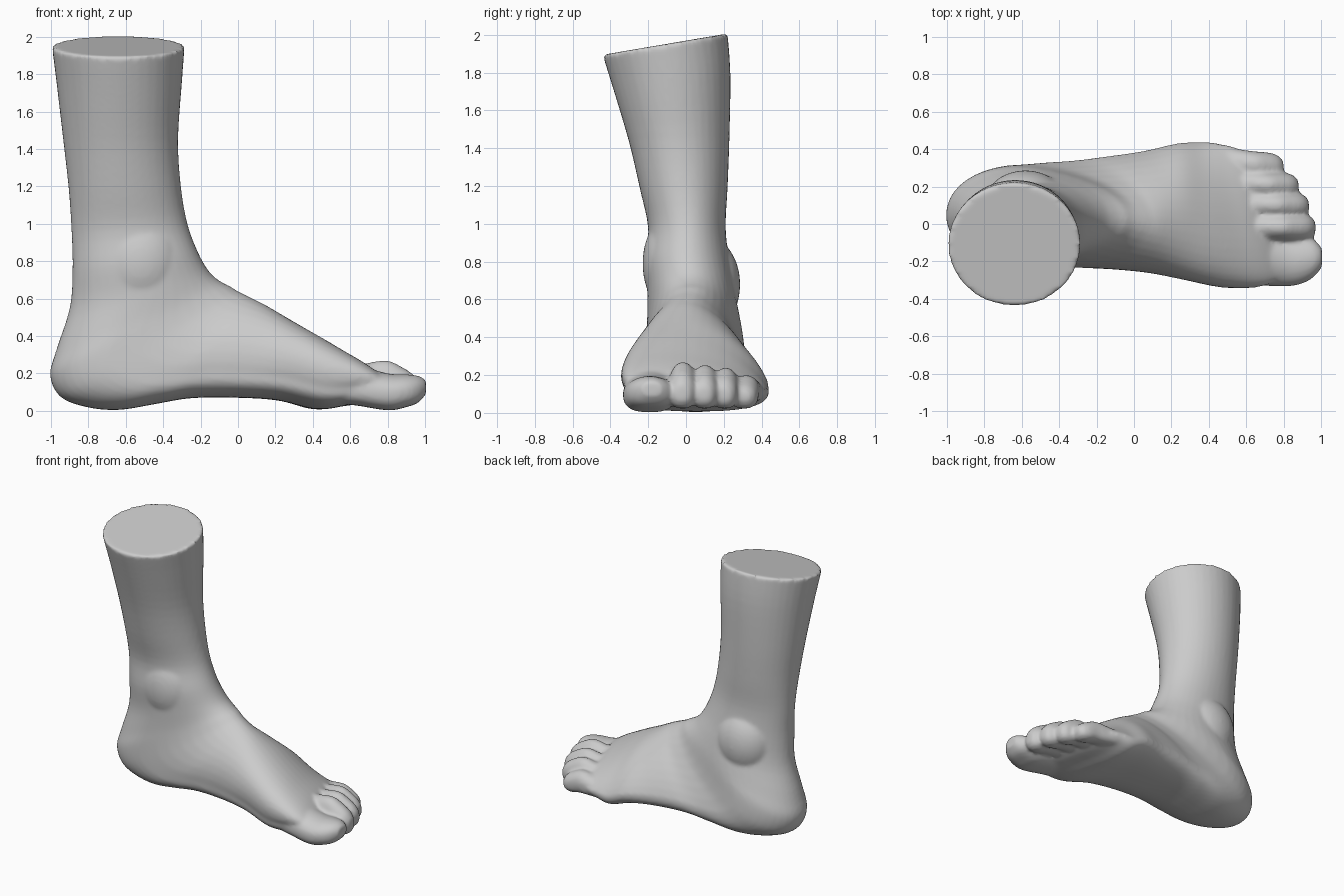
import bpy, bmesh, math
from mathutils import Matrix, Vector

N = 40      # points around each section
STEPS = 4   # interpolated sections between the given ones


def clamp(v):
    return max(0.0, min(1.0, v))


def ease(v):
    v = clamp(v)
    return v * v * (3 - 2 * v)


def spline(rows):
    """Smoothly interpolate section rows (Catmull-Rom)."""
    out = []
    for i in range(len(rows) - 1):
        q = [rows[max(i - 1, 0)], rows[i], rows[i + 1], rows[min(i + 2, len(rows) - 1)]]
        for s in range(STEPS):
            t = s / STEPS
            out.append([0.5 * (2 * b + (c - a) * t + (2 * a - 5 * b + 4 * c - d) * t ** 2
                               + (3 * b - a - 3 * c + d) * t ** 3) for a, b, c, d in zip(*q)])
    return out + [list(rows[-1])]


def section(row, body):
    """Egg-shaped section between a front/top point and a back/bottom point."""
    ax, az, bx, bz, y0, y1, p = row
    mid, half = (y0 + y1) / 2, (y1 - y0) / 2
    box = 1 - (0.06 + 0.19 * clamp((bx + 1) / 0.6)) * clamp((0.5 - bz) / 0.3)
    skew = -0.13 * ease((ax + 0.2) / 0.6) if body else 0
    pts = []
    for k in range(N):
        a = 2 * math.pi * k / N
        c, s = math.cos(a), math.sin(a)
        e = box if c < 0 else 1
        t = p * (1 - c) if c >= 0 else p + (1 - p) * abs(c) ** e
        y = mid + half * math.copysign(abs(s) ** e, s) + skew * max(0, 1 - t / p)
        x, z = ax + (bx - ax) * t, az + (bz - az) * t
        if body:
            z += 0.17 * (y - mid) * clamp((z - 1.4) / 0.5)      # slanted cut of the leg
            x -= 0.25 * y * ease((ax - 0.2) / 0.4)              # slanted line of the toe roots
        pts.append((x, y, z))
    return pts


def loft(bm, rows, body=False):
    rings = [[bm.verts.new(v) for v in section(r, body)] for r in spline(rows)]
    faces = [bm.faces.new((a[k], a[(k + 1) % N], b[(k + 1) % N], b[k]))
             for a, b in zip(rings, rings[1:]) for k in range(N)]
    faces += [bm.faces.new(rings[0]), bm.faces.new(rings[-1])]
    bmesh.ops.recalc_face_normals(bm, faces=faces)


bm = bmesh.new()

# Leg, ankle, heel and sole: sections fan round from horizontal to vertical
leg = [
    (-0.285, 1.95, -0.995, 1.95, -0.44, 0.22, 0.5),
    (-0.30, 1.75, -0.97, 1.75, -0.385, 0.235, 0.5),
    (-0.32, 1.45, -0.935, 1.45, -0.305, 0.23, 0.5),
    (-0.305, 1.20, -0.905, 1.18, -0.245, 0.22, 0.5),
    (-0.27, 1.00, -0.89, 0.95, -0.20, 0.21, 0.48),
    (-0.21, 0.84, -0.885, 0.75, -0.215, 0.23, 0.48),
    (-0.15, 0.74, -0.90, 0.55, -0.205, 0.255, 0.48),
    (-0.09, 0.69, -0.97, 0.33, -0.205, 0.285, 0.53),
]
foot = [
    (-0.04, 0.665, -1.005, 0.19, -0.21, 0.305, 0.6),
    (0.00, 0.64, -0.95, 0.075, -0.215, 0.315, 0.65),
    (0.03, 0.625, -0.81, 0.02, -0.22, 0.32, 0.69),
    (0.06, 0.61, -0.64, 0.005, -0.225, 0.33, 0.71),
    (0.10, 0.59, -0.45, 0.035, -0.23, 0.34, 0.72),
    (0.14, 0.57, -0.25, 0.068, -0.235, 0.36, 0.73),
    (0.20, 0.535, 0.00, 0.07, -0.25, 0.39, 0.73),
    (0.30, 0.475, 0.22, 0.055, -0.28, 0.43, 0.72),
    (0.42, 0.40, 0.42, 0.008, -0.318, 0.44, 0.71),
    (0.54, 0.32, 0.56, 0.025, -0.32, 0.43, 0.66),
    (0.65, 0.25, 0.66, 0.04, -0.295, 0.405, 0.6),
    (0.75, 0.17, 0.75, 0.07, -0.24, 0.34, 0.55),
]
loft(bm, leg + foot, body=True)

# Ankle bones
for pos, size in (((-0.58, 0.11, 0.68), (0.22, 0.177, 0.25)),
                  ((-0.52, -0.08, 0.79), (0.22, 0.150, 0.25))):
    bmesh.ops.create_uvsphere(bm, u_segments=32, v_segments=20, radius=1,
                              matrix=Matrix.Translation(pos) @ Matrix.Diagonal(Vector(size)).to_4x4())

# Big toe
loft(bm, [
    (0.45, 0.28, 0.45, 0.04, -0.29, -0.05, 0.6),
    (0.62, 0.25, 0.62, 0.03, -0.322, -0.04, 0.6),
    (0.80, 0.20, 0.80, 0.003, -0.334, -0.05, 0.5),
    (0.90, 0.195, 0.90, 0.02, -0.318, -0.06, 0.5),
    (0.965, 0.187, 0.965, 0.045, -0.28, -0.085, 0.5),
    (1.005, 0.165, 1.005, 0.09, -0.23, -0.13, 0.5),
])

# Small toes: root x, root y, tip x, tip y, half width, knuckle height
for rx, ry, tx, ty, w, h in ((0.50, -0.01, 0.97, -0.02, 0.075, 0.27),
                             (0.48, 0.11, 0.935, 0.095, 0.072, 0.255),
                             (0.45, 0.225, 0.88, 0.20, 0.070, 0.24),
                             (0.40, 0.345, 0.80, 0.30, 0.073, 0.20)):
    rows = []
    for f, top, bot, wide in ((0, 0.85, 0.06, 1), (0.35, 0.93, 0.05, 1), (0.62, 1, 0.04, 0.97),
                              (0.8, 0.87, 0.023, 1.0), (0.93, 0.72, 0.03, 0.85), (1, 0.55, 0.065, 0.45)):
        x, y = rx + (tx - rx) * f, ry + (ty - ry) * f
        rows.append((x, h * top, x, bot, y - w * wide, y + w * wide, 0.5))
    loft(bm, rows)

# Fuse everything into one smooth skin
mesh = bpy.data.meshes.new("foot")
bm.to_mesh(mesh)
bm.free()
obj = bpy.data.objects.new("foot", mesh)
bpy.context.collection.objects.link(obj)
remesh = obj.modifiers.new("fuse", 'REMESH')
remesh.mode = 'VOXEL'
remesh.voxel_size = 0.013
remesh.use_smooth_shade = True
smooth = obj.modifiers.new("soften", 'SMOOTH')
smooth.factor = 0.5
smooth.iterations = 7
